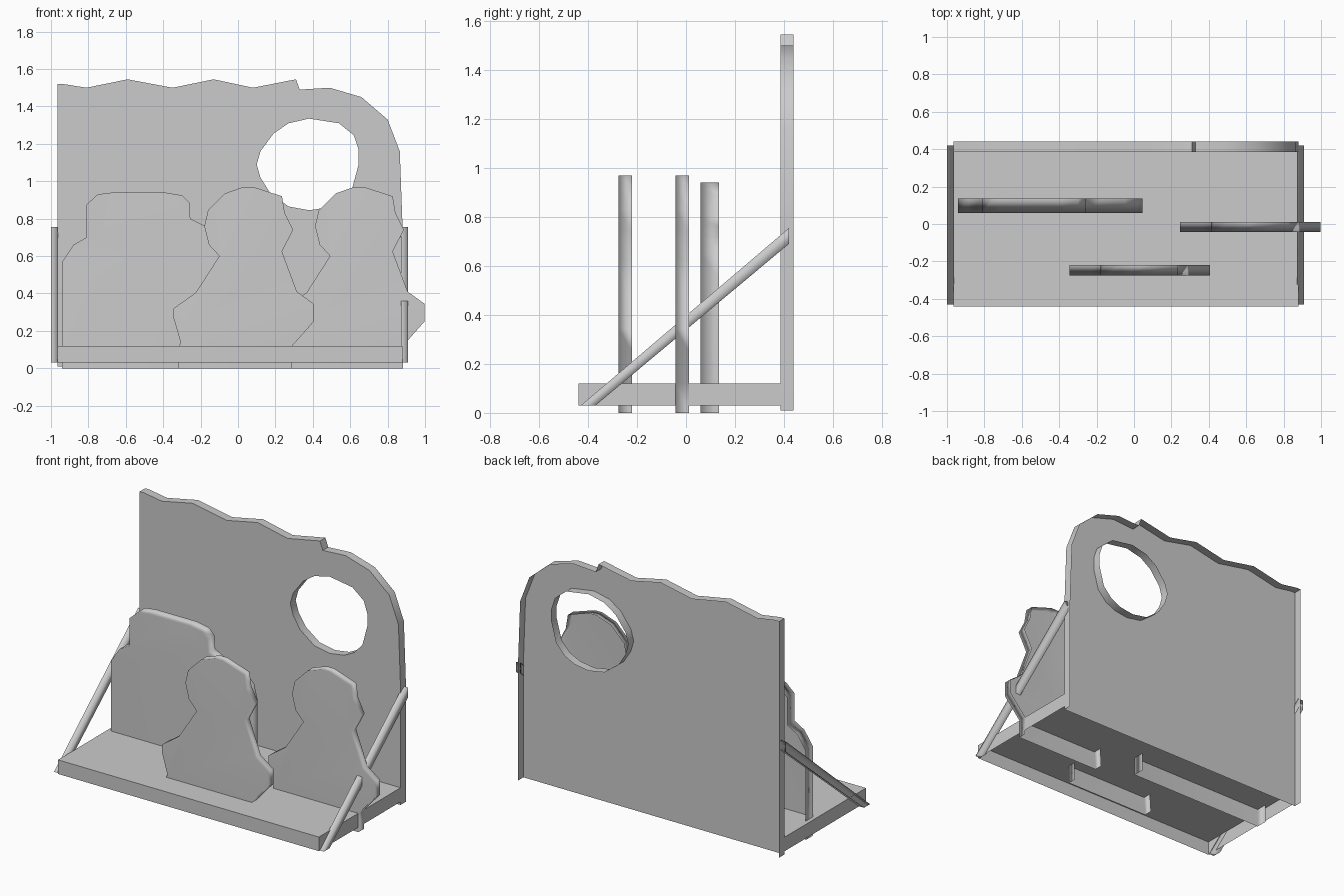
import bpy, bmesh, math

if "Cube" in bpy.data.objects:
    bpy.data.objects.remove(bpy.data.objects["Cube"])

card = bpy.data.materials.new("grey_card")
card.diffuse_color = (0.6, 0.6, 0.6, 1)
card.use_nodes = True
card.node_tree.nodes["Principled BSDF"].inputs["Base Color"].default_value = card.diffuse_color
AXIS = {"x": 0, "y": 1, "z": 2}


def shell(name, loops, axis, front, back, open_last=True, soft=False):
    """Thin moulded panel: a face at 'front' with rim walls to 'back', hollow behind.
    open_last leaves out the rim on the outer loop's closing edge."""
    def place(p, d):
        a, b = p
        return {"x": (d, a, b), "y": (a, d, b), "z": (a, b, d)}[axis]
    bm = bmesh.new()
    rings = [[bm.verts.new(place(p, front)) for p in loop] for loop in loops]
    # front panel, filled around any hole
    if len(rings) == 1:
        bm.faces.new(rings[0])
    else:
        edges = [bm.edges.new((r[i - 1], r[i])) for r in rings for i in range(len(r))]
        bmesh.ops.triangle_fill(bm, edges=edges, use_beauty=True)
    bm.faces.ensure_lookup_table()
    panel = bm.faces[0]
    # rim walls
    for k, (loop, ring) in enumerate(zip(loops, rings)):
        rear = [bm.verts.new(place(p, back)) for p in loop]
        n = len(ring)
        for i in range(n):
            if k == 0 and open_last and i == n - 1:
                continue
            j = (i + 1) % n
            bm.faces.new((ring[i], ring[j], rear[j], rear[i]))
    bmesh.ops.recalc_face_normals(bm, faces=bm.faces)
    panel.normal_update()
    if panel.normal[AXIS[axis]] * (front - back) < 0:
        bmesh.ops.reverse_faces(bm, faces=bm.faces)
    mesh = bpy.data.meshes.new(name)
    bm.to_mesh(mesh)
    bm.free()
    mesh.materials.append(card)
    ob = bpy.data.objects.new(name, mesh)
    bpy.context.collection.objects.link(ob)
    if soft:
        for poly in mesh.polygons:
            poly.use_smooth = True
        ob.modifiers.new("soft_rim", "WEIGHTED_NORMAL")
    return ob


# Floor tray, open underneath
shell("floor_tray", [[(-.965, .385), (-.965, -.44), (.88, -.44), (.88, .385)]],
      "z", .12, .03)

# Back wall with ragged top, rounded corner and uneven round window
wall_outline = [
    (.88, .01), (.88, .75), (.865, 1.16), (.80, 1.33), (.66, 1.45), (.49, 1.50),
    (.33, 1.49), (.31, 1.545), (.08, 1.50), (-.13, 1.545), (-.35, 1.50),
    (-.59, 1.545), (-.81, 1.50), (-.935, 1.52), (-.965, 1.52), (-.965, .01)]
window = [
    (.38, 1.335), (.54, 1.31), (.62, 1.245), (.645, 1.17), (.645, 1.09), (.61, .96),
    (.55, .895), (.48, .86), (.38, .845), (.27, .865), (.17, .94), (.12, 1.02),
    (.10, 1.09), (.12, 1.16), (.19, 1.255), (.27, 1.31)]
wall = shell("back_wall", [wall_outline, window], "y", .385, .44)
bpy.context.view_layer.objects.active = wall
wall.select_set(True)
bpy.ops.object.shade_smooth_by_angle(angle=math.radians(35))

# Sofa cut-out, open at the back and bottom
shell("sofa_cutout", [[
    (-.94, 0), (-.94, .57), (-.88, .66), (-.81, .70), (-.81, .875), (-.75, .93),
    (-.67, .94), (-.39, .94), (-.30, .925), (-.26, .885), (-.255, .80), (-.175, .76),
    (-.05, .72), (.02, .65), (.045, .55), (.045, 0)]], "y", .06, .135, soft=True)

# Two matching figure cut-outs
figure = [
    (-.32, 0), (-.31, .15), (-.345, .27), (-.345, .32), (-.225, .405), (-.10, .60),
    (-.155, .66), (-.18, .76), (-.16, .845), (-.07, .935), (.03, .97), (.08, .97),
    (.235, .92), (.25, .83), (.295, .74), (.235, .625), (.315, .41), (.405, .345),
    (.405, .25), (.29, .12), (.29, 0)]
for name, dx, y in (("front_figure", 0, -.275), ("rear_figure", .592, -.043)):
    shell(name, [[(x + dx, z) for x, z in figure]], "y", y, y + .055, soft=True)

# Diagonal side braces, both facing right
brace = [(-.43, .03), (-.37, .03), (.42, .69), (.42, .755)]
for name, front, back in (("left_brace", -.963, -1.0), ("right_brace", .908, .872)):
    shell(name, [brace], "x", front, back, open_last=False, soft=True)
